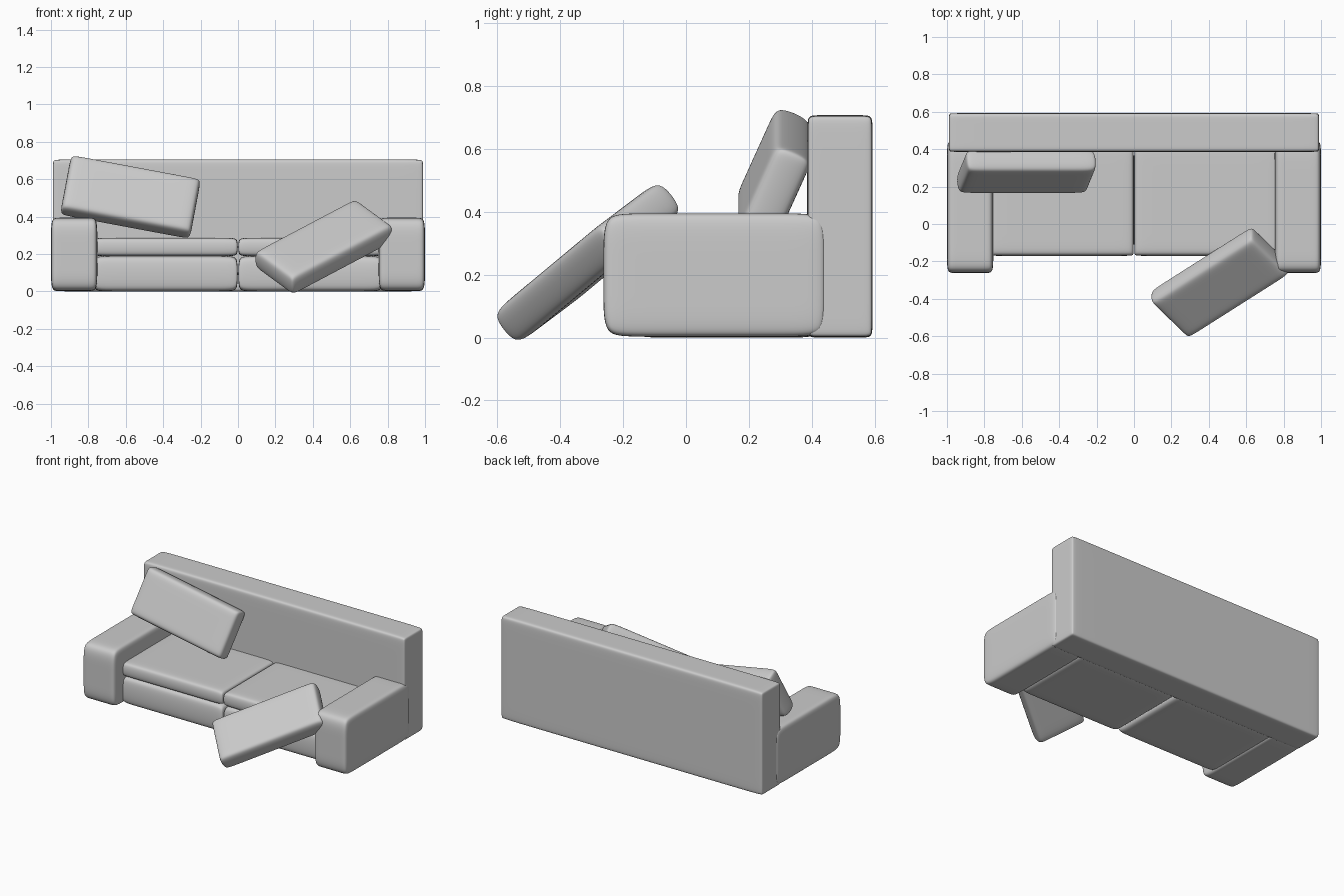
import bpy, bmesh
from math import radians
from mathutils import Matrix, Vector, Euler

if "Cube" in bpy.data.objects:
    bpy.data.objects.remove(bpy.data.objects["Cube"])


def soft_box(name, size, inset, matrix):
    """Subdivided box; inset per axis sets the support loops (0 = fully rounded)."""
    bm = bmesh.new()
    bmesh.ops.create_cube(bm, size=1)
    bmesh.ops.scale(bm, vec=size, verts=bm.verts)
    for a in range(3):
        if not inset[a]:
            continue
        axis = Vector((0, 0, 0))
        axis[a] = 1
        for s in (-1, 1):
            bmesh.ops.bisect_plane(
                bm, geom=bm.verts[:] + bm.edges[:] + bm.faces[:],
                plane_co=axis * s * (size[a] / 2 - inset[a]), plane_no=axis)
    for f in bm.faces:
        f.smooth = True
    mesh = bpy.data.meshes.new(name)
    bm.to_mesh(mesh)
    bm.free()
    ob = bpy.data.objects.new(name, mesh)
    bpy.context.collection.objects.link(ob)
    ob.matrix_world = matrix
    sub = ob.modifiers.new("Subdivision", 'SUBSURF')
    sub.levels = sub.render_levels = 3
    return ob


def bounds_box(name, lo, hi, inset):
    lo, hi = Vector(lo), Vector(hi)
    return soft_box(name, hi - lo, inset, Matrix.Translation((lo + hi) / 2))


# Backrest
bounds_box("backrest", (-0.99, 0.385, 0.0), (0.99, 0.593, 0.706), (0.03, 0.03, 0.05))

# Arms, bases and seat cushions on both sides
for side, s in (("left", -1), ("right", 1)):
    def pair(name, x0, x1, y0, y1, z0, z1, inset):
        xs = sorted((s * x0, s * x1))
        bounds_box(f"{side}_{name}", (xs[0], y0, z0), (xs[1], y1, z1), inset)
    pair("arm", 0.752, 1.0, -0.262, 0.445, 0.003, 0.394, (0.035, 0.09, 0.13))
    pair("base", 0.0, 0.775, -0.172, 0.43, 0.0, 0.19, (0.03, 0.04, 0))
    pair("seat_cushion", 0.0, 0.775, -0.172, 0.43, 0.188, 0.287, (0.03, 0.04, 0))

# Loose cushions: one leaning on the backrest, one sliding off the front
PILLOW, PILLOW_INSET = (0.71, 0.13, 0.33), (0.045, 0, 0.045)
lean = Euler((radians(-24), radians(10.6), 0)).to_matrix().to_4x4()
soft_box("leaning_pillow", PILLOW, PILLOW_INSET,
         Matrix.Translation((-0.575, 0.28, 0.505)) @ lean)

u = Vector((0.767, 0.487, 0.405)).normalized()
v = Vector((-0.641, 0.613, 0.462))
v = (v - u * v.dot(u)).normalized()
n = v.cross(u)
turn = Matrix((u, n, v)).transposed().to_4x4()
soft_box("fallen_pillow", PILLOW, PILLOW_INSET,
         Matrix.Translation((0.46, -0.312, 0.238)) @ turn)
